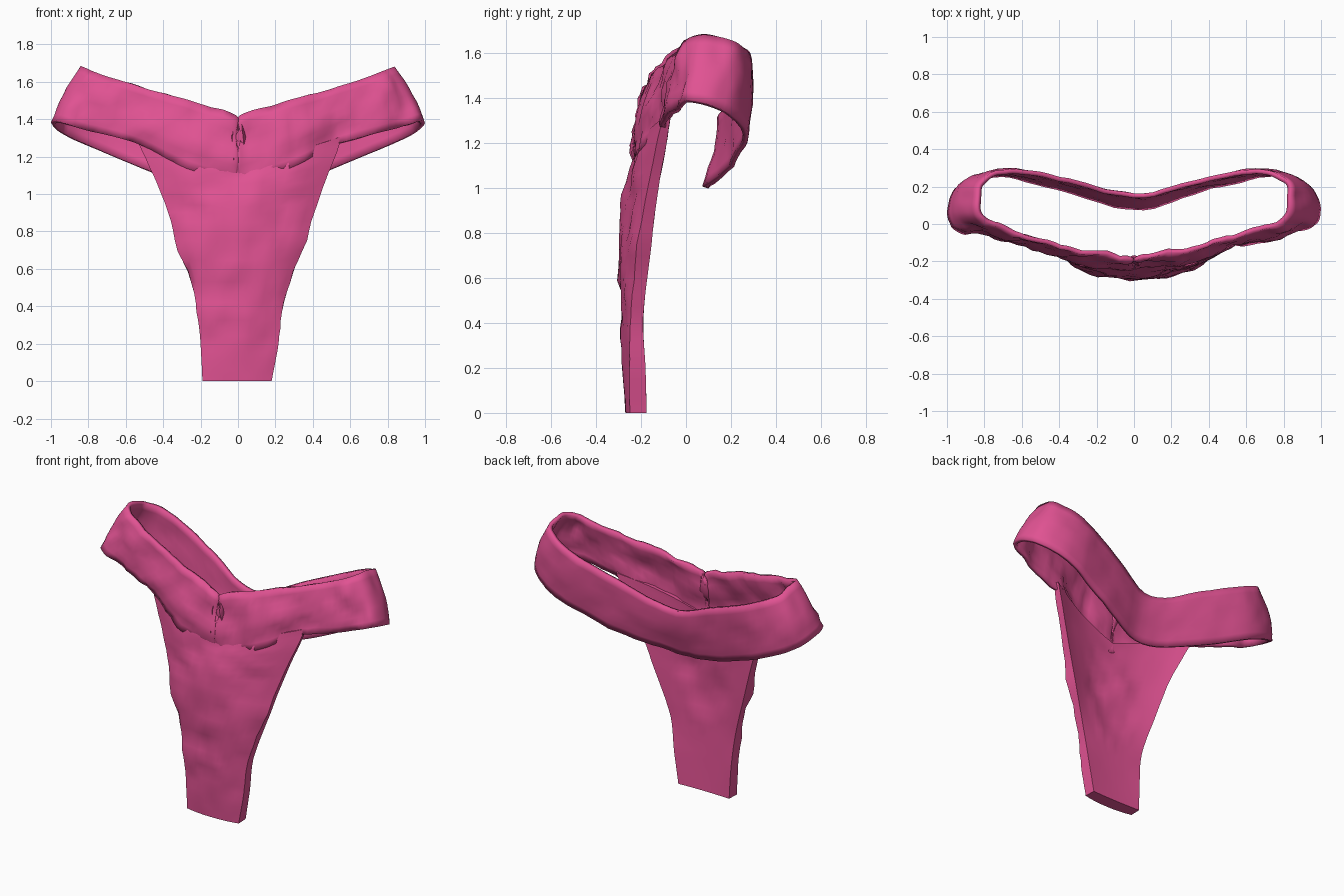
import bpy, bmesh, math
from mathutils import Vector, noise

if "Cube" in bpy.data.objects:
    bpy.data.objects.remove(bpy.data.objects["Cube"])

pink = bpy.data.materials.new("rose pink fabric")
pink.diffuse_color = (0.75, 0.085, 0.29, 1)
pink.use_nodes = True
pink.node_tree.nodes["Principled BSDF"].inputs["Base Color"].default_value = pink.diffuse_color


def catmull(a, b, c, d, t):
    return [0.5 * (2 * q + (r - p) * t + (2 * p - 5 * q + 4 * r - s) * t * t
                   + (3 * q - p - 3 * r + s) * t ** 3) for p, q, r, s in zip(a, b, c, d)]


def finish(bm, name, angle):
    mesh = bpy.data.meshes.new(name)
    bm.to_mesh(mesh)
    bm.free()
    mesh.materials.append(pink)
    mesh.shade_smooth()
    mesh.set_sharp_from_angle(angle=math.radians(angle))
    ob = bpy.data.objects.new(name, mesh)
    bpy.context.collection.objects.link(ob)
    return ob


def crumple(bm, amount):
    # small fabric wrinkles pushed along the normals
    bm.normal_update()
    for v in bm.verts:
        a = amount(v.co)
        n = noise.noise(v.co * 7) + 0.6 * noise.noise(v.co * 16 + Vector((5, 2, 1)))
        v.co += v.normal * n * a


# Waistband: top edge x, y, z and bottom edge x, y, z, front centre to back centre
half = [
    (0.00, -0.185, 1.38, 0.00, -0.235, 1.07),
    (0.03, -0.185, 1.43, 0.04, -0.235, 1.07),
    (0.25, -0.155, 1.495, 0.28, -0.215, 1.14),
    (0.50, -0.095, 1.565, 0.54, -0.125, 1.27),
    (0.73, -0.020, 1.64, 0.82, -0.070, 1.345),
    (0.82, 0.040, 1.675, 0.97, -0.010, 1.39),
    (0.84, 0.120, 1.68, 1.00, 0.100, 1.375),
    (0.82, 0.230, 1.64, 0.93, 0.220, 1.315),
    (0.65, 0.295, 1.565, 0.71, 0.270, 1.22),
    (0.35, 0.240, 1.44, 0.36, 0.190, 1.08),
    (0.00, 0.165, 1.31, 0.00, 0.095, 1.00),
]
flip = [(-a, b, c, -d, e, f) for a, b, c, d, e, f in half[-2:0:-1]]
loop = half + flip
N, STEPS, ROWS = len(loop), 7, 9
bm = bmesh.new()
cols = []
for i in range(N):
    keys = [loop[(i + k) % N] for k in (-1, 0, 1, 2)]
    for s in range(STEPS):
        p = catmull(*keys, s / STEPS)
        top, bot = Vector(p[:3]), Vector(p[3:])
        out = Vector((p[3] * 0.3, p[4], 0)).normalized()
        cols.append([bm.verts.new(bot.lerp(top, r / (ROWS - 1))
                     + out * 0.018 * math.sin(math.pi * r / (ROWS - 1)))
                     for r in range(ROWS)])
for a, b in zip(cols, cols[1:] + cols[:1]):
    for r in range(ROWS - 1):
        bm.faces.new((a[r], b[r], b[r + 1], a[r + 1]))
crumple(bm, lambda c: 0.026 if c.y < 0 else 0.01)
band = finish(bm, "waistband", 50)
solid = band.modifiers.new("thickness", 'SOLIDIFY')
solid.thickness = 0.025
solid.offset = -1

# Front panel: z, left, right, front y centre/edge, back y centre/edge, centre dip
rings = [
    (0.00, -0.19, 0.18, -0.270, -0.25, -0.180, -0.175, 0.00),
    (0.20, -0.20, 0.215, -0.282, -0.25, -0.190, -0.180, 0.00),
    (0.42, -0.225, 0.25, -0.285, -0.25, -0.200, -0.190, 0.00),
    (0.70, -0.31, 0.34, -0.300, -0.22, -0.215, -0.160, 0.00),
    (0.95, -0.39, 0.425, -0.278, -0.18, -0.210, -0.130, 0.02),
    (1.15, -0.475, 0.50, -0.250, -0.14, -0.200, -0.095, 0.08),
    (1.31, -0.55, 0.56, -0.225, -0.105, -0.195, -0.070, 0.18),
]
COLS, SUB = 16, 5
bm = bmesh.new()
levels = []
for i in range(len(rings) - 1):
    keys = [rings[min(max(i + k, 0), len(rings) - 1)] for k in (-1, 0, 1, 2)]
    for s in range(SUB + (i == len(rings) - 2)):
        z, xl, xr, fc, fe, bc, be, dip = catmull(*keys, s / SUB)
        front, back = [], []
        for k in range(COLS + 1):
            u = 2 * k / COLS - 1
            x = xl + (xr - xl) * k / COLS
            h = z - dip * (1 - abs(u))
            front.append(bm.verts.new((x, fc + (fe - fc) * abs(u) ** 2.2, h)))
            back.append(bm.verts.new((x * 0.985, bc + (be - bc) * u * u, h)))
        levels.append(front + back[::-1])
M = len(levels[0])
for a, b in zip(levels, levels[1:]):
    for k in range(M):
        j = (k + 1) % M
        bm.faces.new((a[k], a[j], b[j], b[k]))
# close the lower and upper ends with strips
for ring in (levels[0], levels[-1]):
    for k in range(COLS):
        bm.faces.new((ring[k], ring[k + 1], ring[M - 2 - k], ring[M - 1 - k]))
bmesh.ops.recalc_face_normals(bm, faces=bm.faces)
crumple(bm, lambda c: 0.02 * min(1, c.z / 0.5) if c.y < -0.2 else 0.004 * min(1, c.z))
finish(bm, "front_panel", 50)
